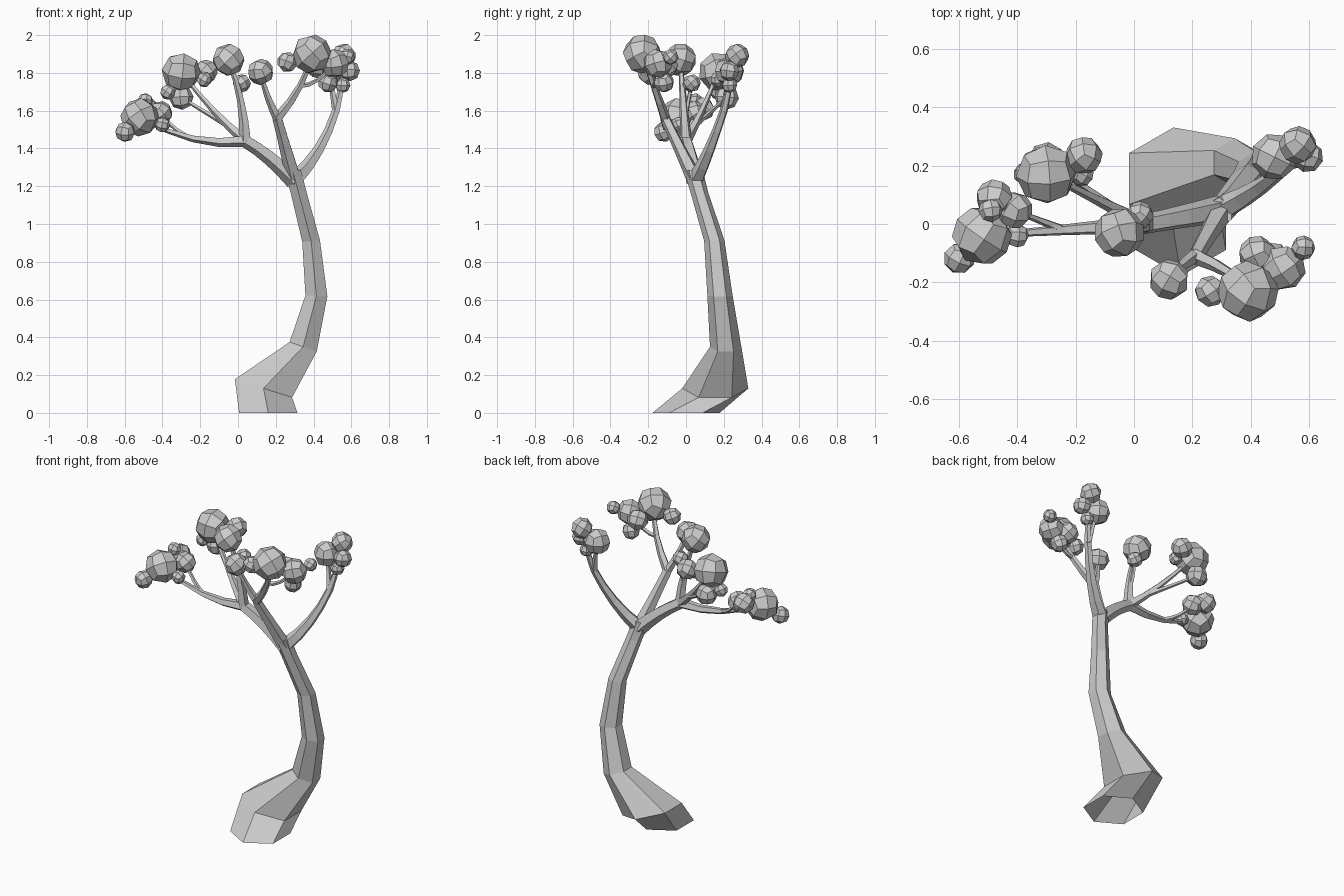
import bpy, bmesh, math, random
from mathutils import Vector, Euler

random.seed(4)
if "Cube" in bpy.data.objects:
    bpy.data.objects.remove(bpy.data.objects["Cube"], do_unlink=True)

grey = bpy.data.materials.new("plain grey")
grey.use_nodes = True
grey.diffuse_color = (0.6, 0.6, 0.6, 1)
grey.node_tree.nodes["Principled BSDF"].inputs["Base Color"].default_value = grey.diffuse_color

LEFT, BACK, UP = Vector((1, 0, 0)), Vector((0, 1, 0)), Vector((0, 0, 1))
RIGHT, FRONT, DOWN = -LEFT, -BACK, -UP
STRAIGHT = Vector()
SMALL, MEDIUM, LARGE = 0.04, 0.052, 0.062


def finish(name, bm):
    bmesh.ops.recalc_face_normals(bm, faces=bm.faces)
    mesh = bpy.data.meshes.new(name)
    bm.to_mesh(mesh)
    bm.free()
    mesh.materials.append(grey)
    bpy.context.scene.collection.objects.link(bpy.data.objects.new(name, mesh))


def skin(name, rings):
    """Join rings of points into a faceted tube, open at its foot."""
    bm = bmesh.new()
    rows = [[bm.verts.new(point) for point in ring] for ring in rings]
    for lower, upper in zip(rows, rows[1:]):
        for i in range(len(lower)):
            bm.faces.new((lower[i - 1], lower[i], upper[i], upper[i - 1]))
    bm.faces.new(rows[-1])
    finish(name, bm)


def limb(name, start, end, thick, thin, bow=STRAIGHT, steps=4, sides=5):
    """Tapering limb whose middle is pushed aside by bow; returns its path."""
    path, rings = [], []
    for k in range(steps + 1):
        t = k / steps
        centre = start.lerp(end, t) + bow * 4 * t * (1 - t)
        along = (end - start + bow * 4 * (1 - 2 * t)).normalized()
        u = along.cross(BACK).normalized()
        v = along.cross(u)
        radius = thin + (thick - thin) * (1 - t) ** 1.5
        turns = [math.tau * i / sides for i in range(sides)]
        path.append(centre)
        rings.append([centre + (u * math.cos(a) + v * math.sin(a)) * radius for a in turns])
    skin(name, rings)
    return path


def ball(name, centre, radius):
    """Coarse ball of quads, turned at random."""
    bm = bmesh.new()
    bmesh.ops.create_cube(bm, size=1)
    bmesh.ops.subdivide_edges(bm, edges=bm.edges[:], cuts=1, use_grid_fill=True)
    spin = Euler([random.uniform(0, math.tau) for _ in range(3)]).to_matrix()
    for vert in bm.verts:
        vert.co = centre + spin @ vert.co.normalized() * radius * 1.05
    finish(name, bm)


def cluster(name, centre, radius, buds=()):
    """Main ball with smaller balls pressed against it; returns all centres."""
    centres = [Vector(centre)]
    ball(name, centres[0], radius)
    for direction, size in buds:
        centres.append(centres[0] + direction.normalized() * (radius + size * 0.7))
        ball(name + "_bud", centres[-1], size)
    return centres


# Trunk: six-sided rings (x, y, z, radius) that lean with the trunk
trunk = [(0.16, 0, 0, 0.178), (0.135, 0.155, 0.13, 0.175), (0.345, 0.21, 0.35, 0.083),
         (0.415, 0.18, 0.62, 0.067), (0.387, 0.15, 0.91, 0.054),
         (0.32, 0.07, 1.17, 0.047), (0.29, 0.04, 1.28, 0.05)]
rings = []
for k, (x, y, z, radius) in enumerate(trunk):
    before, after = trunk[max(k - 1, 0)], trunk[min(k + 1, len(trunk) - 1)]
    lean = 0.6 * (after[0] - before[0]) / (after[2] - before[2]) if k else 0
    spokes = [Vector((math.cos(a), math.sin(a), -lean * math.cos(a))) * radius
              for a in (math.pi * (i + 0.5) / 3 for i in range(6))]
    rings.append([Vector((x, y, z)) + spoke for spoke in spokes])
skin("trunk", rings)

# Foliage clusters
far_left = cluster("far_left_foliage", (-0.52, -0.04, 1.565), 0.098, [
    (LEFT * 5 + BACK * 4 + UP, LARGE), (RIGHT + FRONT + DOWN, MEDIUM),
    (LEFT + BACK * 3 + UP * 3, SMALL), (BACK * 3 + LEFT + UP, LARGE),
    (LEFT * 3 + DOWN, SMALL)])
left = cluster("left_foliage", (-0.3, 0.17, 1.805), 0.1, [
    (DOWN * 3 + BACK, LARGE), (LEFT * 2 + BACK, LARGE),
    (LEFT * 3 + DOWN, SMALL), (RIGHT * 2 + DOWN * 3, SMALL)])
upper = cluster("upper_foliage", (-0.05, -0.03, 1.87), 0.083)
lower = cluster("lower_foliage", (0.02, 0.03, 1.745), 0.046)
middle = cluster("middle_foliage", (0.12, -0.19, 1.805), 0.067)
front = cluster("front_foliage", (0.39, -0.23, 1.9), 0.1, [
    (RIGHT * 3 + DOWN, MEDIUM), (BACK * 4 + DOWN * 2 + LEFT, LARGE)])
front_side = cluster("front_side_foliage", (0.51, -0.15, 1.85), 0.075, [
    (DOWN * 3 + BACK + RIGHT, MEDIUM), (LEFT * 2 + BACK * 2 + UP, SMALL)])
back = cluster("back_foliage", (0.48, 0.23, 1.81), 0.077, [
    (LEFT * 2 + UP * 2 + BACK, LARGE), (LEFT, MEDIUM), (LEFT + DOWN, SMALL)])

# Main limbs from the fork to their joints
fork = Vector((0.3, 0.05, 1.23))
left_joint = Vector((0.04, 0, 1.44))
middle_joint = Vector((0.21, -0.11, 1.56))
back_joint = Vector((0.52, 0.2, 1.6))
limb("left_limb", fork, left_joint, 0.05, 0.036, UP * 0.015)
limb("middle_limb", fork, middle_joint, 0.045, 0.028)
limb("back_limb", fork, back_joint, 0.045, 0.022, (LEFT + DOWN) * 0.02)

# Thin branches, each with twigs leaving it partway
path = limb("far_left_branch", left_joint, far_left[0], 0.034, 0.011, DOWN * 0.05)
limb("far_left_twig", path[2], far_left[1], 0.016, 0.01, DOWN * 0.02)
path = limb("left_branch", left_joint, left[0], 0.03, 0.011, DOWN * 0.02)
limb("left_twig", path[1], left[1], 0.016, 0.01)
path = limb("upper_branch", left_joint, upper[0], 0.034, 0.013, LEFT * 0.02)
limb("upper_twig", path[1], lower[0], 0.014, 0.01, RIGHT * 0.01)
limb("middle_branch", middle_joint, middle[0], 0.026, 0.013, RIGHT * 0.01)
path = limb("front_branch", middle_joint, front[0], 0.028, 0.013, LEFT * 0.03)
limb("front_twig", path[2], front_side[0], 0.014, 0.01, DOWN * 0.03)
limb("back_branch", back_joint, back[0], 0.022, 0.011)
limb("back_twig", back_joint, back[1], 0.022, 0.011, LEFT * 0.01)
